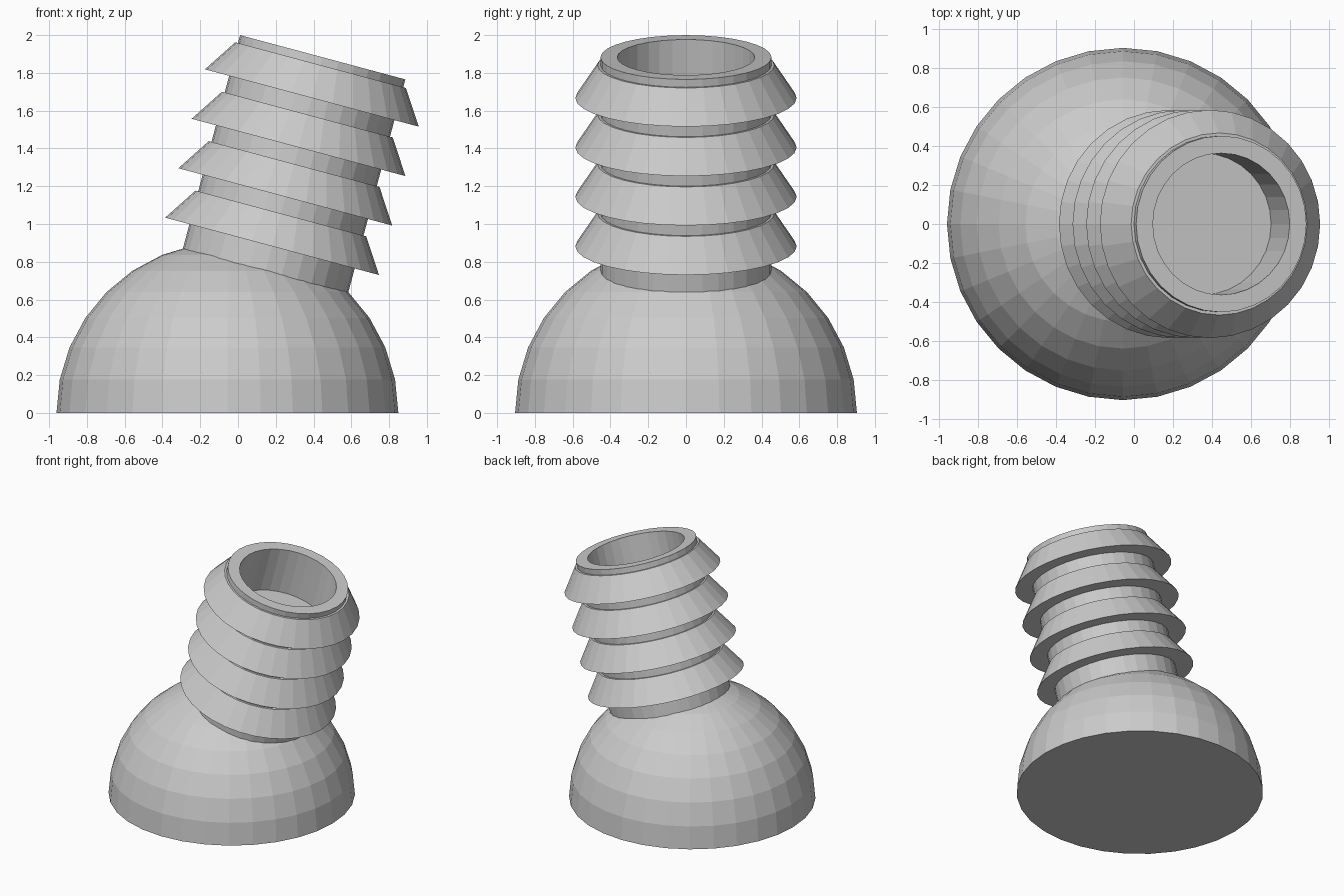
import bpy, bmesh
from math import sin, cos, pi, radians

if "Cube" in bpy.data.objects:
    bpy.data.objects.remove(bpy.data.objects["Cube"])

SIDES = 32
CENTRE_X = -0.056
TILT = radians(15)


def lathe(name, profile, tilt=0.0):
    """Spin (radius, height) points about the local z axis; zero radius makes a pole."""
    bm = bmesh.new()
    rings = []
    for r, h in profile:
        n = SIDES if r > 0 else 1
        rings.append([bm.verts.new((r * cos(2 * pi * i / SIDES),
                                    r * sin(2 * pi * i / SIDES), h)) for i in range(n)])
    for a, b in zip(rings, rings[1:]):
        for i in range(SIDES):
            j = (i + 1) % SIDES
            if len(b) == 1:
                bm.faces.new((a[i], a[j], b[0]))
            else:
                bm.faces.new((a[i], a[j], b[j], b[i]))
    # flat caps on open ends
    if len(rings[0]) > 1:
        bm.faces.new(rings[0][::-1])
    if len(rings[-1]) > 1:
        bm.faces.new(rings[-1])
    bmesh.ops.recalc_face_normals(bm, faces=bm.faces[:])
    mesh = bpy.data.meshes.new(name)
    bm.to_mesh(mesh)
    bm.free()
    ob = bpy.data.objects.new(name, mesh)
    ob.location.x = CENTRE_X
    ob.rotation_euler.y = tilt
    bpy.context.collection.objects.link(ob)
    return ob


# Half-sphere base
R = 0.905
dome = [(R * cos(k * pi / 16), R * sin(k * pi / 16)) for k in range(8)] + [(0, R)]
lathe("dome_base", dome)

# Tilted barbed neck: tube, four flared barbs, then rim and blind bore
CORE, BARB_LOW, BARB_TOP, BORE = 0.453, 0.586, 0.468, 0.364
neck = [(CORE, 0.70)]
for k in range(4):
    s = 0.913 + 0.271 * k
    neck += [(CORE, s), (BARB_LOW, s), (BARB_TOP, s + 0.18), (CORE, s + 0.18)]
neck += [(CORE, 1.949), (BORE, 1.949), (BORE, 1.579)]
lathe("barbed_neck", neck, TILT)
